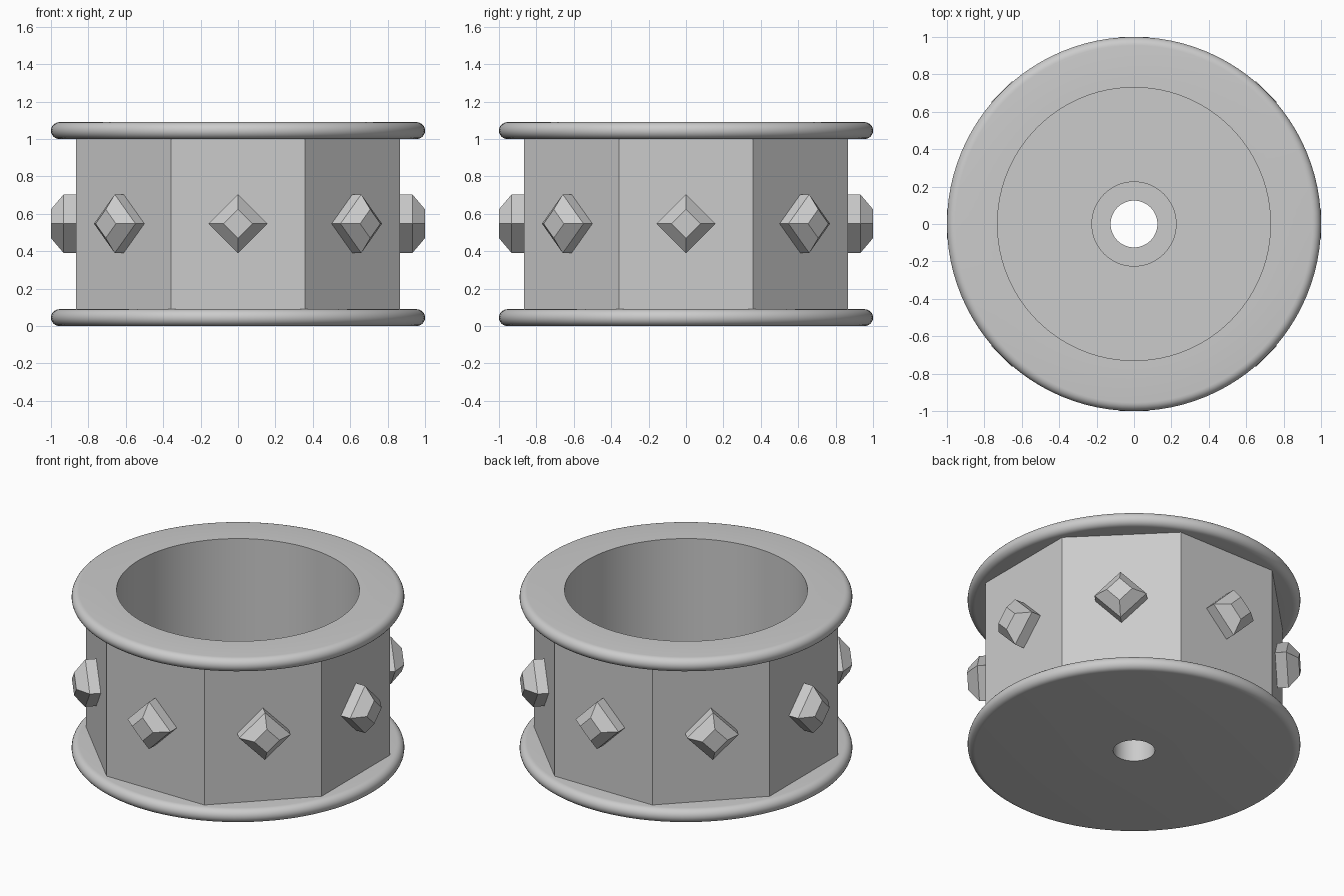
import bpy, math
from mathutils import Matrix, Vector

if "Cube" in bpy.data.objects:
    bpy.data.objects.remove(bpy.data.objects["Cube"])

SEG = 96
APOTHEM = 0.865          # centre to flat of the octagon
BORE, RECESS, HOLE = 0.73, 0.225, 0.125
TOP, RIM = 1.09, 0.09    # total height, flange thickness

grey = bpy.data.materials.new("plain_grey")
grey.diffuse_color = (0.6, 0.6, 0.6, 1)
grey.use_nodes = True
grey.node_tree.nodes["Principled BSDF"].inputs["Base Color"].default_value = grey.diffuse_color


def make(name, verts, faces, smooth=True):
    mesh = bpy.data.meshes.new(name)
    mesh.from_pydata(verts, [], faces)
    mesh.materials.append(grey)
    ob = bpy.data.objects.new(name, mesh)
    bpy.context.collection.objects.link(ob)
    if smooth:
        bpy.ops.object.select_all(action='DESELECT')
        ob.select_set(True)
        bpy.context.view_layer.objects.active = ob
        bpy.ops.object.shade_smooth_by_angle(angle=math.radians(30))
    return ob


def octagon(a):
    """Radius of the octagon at angle a, with flats facing the axes."""
    step = math.pi / 4
    return APOTHEM / math.cos((a + step / 2) % step - step / 2)


def lathe(name, profile):
    """Spin (radius, z) points; radius None follows the octagon."""
    verts, n = [], len(profile)
    for i in range(SEG):
        a = 2 * math.pi * i / SEG
        for r, z in profile:
            r = octagon(a) if r is None else r
            verts.append((r * math.cos(a), r * math.sin(a), z))
    faces = []
    for i in range(SEG):
        p, q = i * n, (i + 1) % SEG * n
        faces += [(p + k, q + k, q + k + 1, p + k + 1) for k in range(n - 1)]
    return make(name, verts, faces)


def round_edge(z0):
    """Half-round flange edge from its underside to its top."""
    r = RIM / 2
    return [(1 - r + r * math.cos(t), z0 + r + r * math.sin(t))
            for t in (math.pi * (k / 12 - 0.5) for k in range(13))]


# Octagonal wall with round bore, floor and recessed centre hole
lathe("octagonal_body", [(None, RIM), (None, TOP - RIM)])
lathe("bore_and_floor", [(BORE, TOP), (BORE, 0.25), (RECESS, 0.25),
                         (RECESS, 0.15), (HOLE, 0.15), (HOLE, 0)])

# Round flanges
lathe("bottom_flange", [(HOLE, 0)] + round_edge(0) + [(0.8, RIM)])
lathe("top_flange", [(0.8, TOP - RIM)] + round_edge(TOP - RIM) + [(BORE, TOP)])

# Faceted diamond stud on every flat
for i in range(8):
    turn = Matrix.Rotation(i * math.pi / 4, 3, 'Z')
    verts = []
    for x, h in ((APOTHEM - 0.01, 0.157), (0.932, 0.157), (1.0, 0.077)):
        verts += [turn @ Vector((x, y * h, 0.547 + z * h))
                  for y, z in ((1, 0), (0, 1), (-1, 0), (0, -1))]
    faces = [(b + k, b + (k + 1) % 4, b + 4 + (k + 1) % 4, b + 4 + k)
             for b in (0, 4) for k in range(4)]
    make("diamond_stud_%d" % (i + 1), verts, faces + [(3, 2, 1, 0), (8, 9, 10, 11)], False)
